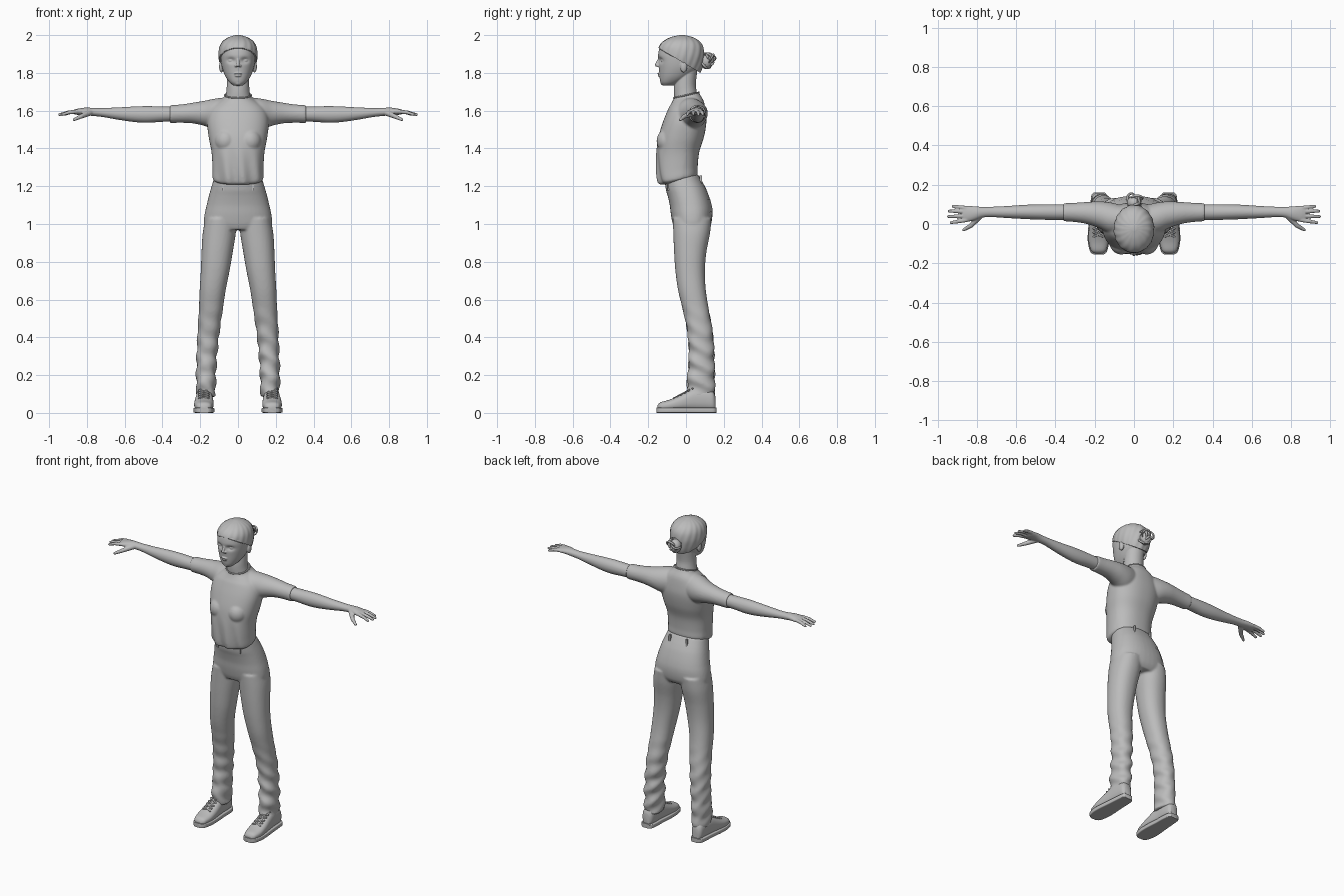
import bpy, bmesh, math, random
from mathutils import Vector, Matrix

cube = bpy.data.objects.get("Cube")
if cube:
    bpy.data.objects.remove(cube)
random.seed(4)

grey = bpy.data.materials.new("plain_grey")
grey.use_nodes = True
grey.diffuse_color = (0.5, 0.5, 0.5, 1)
grey.node_tree.nodes["Principled BSDF"].inputs["Base Color"].default_value = grey.diffuse_color

PLACE = {"x": lambda t, a, b: (t, a, b),
         "y": lambda t, a, b: (a, t, b),
         "z": lambda t, a, b: (a, b, t)}


def spline(rows, steps):
    """Catmull-Rom interpolation through the section rows."""
    for i in range(len(rows) - 1):
        p = [rows[min(max(i + k, 0), len(rows) - 1)] for k in (-1, 0, 1, 2)]
        for s in range(steps):
            t = s / steps
            yield [b + t * ((c - a) / 2 + t * ((2 * a - 5 * b + 4 * c - d) / 2
                   + t * (3 * b - a - 3 * c + d) / 2)) for a, b, c, d in zip(*p)]
    yield rows[-1]


def tube(bm, rows, axis="z", power=2, side=1, n=40, steps=5):
    """Closed loft; a row is a position and the low and high bounds on two axes."""
    rings = []
    for t, a0, a1, b0, b1 in spline(rows, steps):
        ring = []
        for k in range(n):
            c, s = math.cos(math.tau * k / n), math.sin(math.tau * k / n)
            a = (a0 + a1 + (a1 - a0) * math.copysign(abs(c) ** (2 / power), c)) / 2
            b = (b0 + b1 + (b1 - b0) * math.copysign(abs(s) ** (2 / power), s)) / 2
            x, y, z = PLACE[axis](t, a, b)
            ring.append(bm.verts.new((x * side, y, z)))
        rings.append(ring)
    for r, q in zip(rings, rings[1:]):
        for k in range(n):
            bm.faces.new((r[k], r[k - 1], q[k - 1], q[k]))
    bm.faces.new(rings[0])
    bm.faces.new(rings[-1])


def upright(rows):
    return [(z, -h, h, front, back) for z, h, front, back in rows]


def ball(bm, centre, size):
    m = Matrix.Translation(centre) @ Matrix.Diagonal((*size, 1))
    bmesh.ops.create_uvsphere(bm, u_segments=24, v_segments=16, radius=1, matrix=m)


def limb(bm, p, q, r0, r1):
    """Tapered capsule between two points."""
    p, q = Vector(p), Vector(q)
    m = Matrix.Translation((p + q) / 2) @ (q - p).to_track_quat("Z", "Y").to_matrix().to_4x4()
    bmesh.ops.create_cone(bm, cap_ends=True, segments=16, radius1=r0, radius2=r1,
                          depth=(q - p).length, matrix=m)
    ball(bm, p, (r0,) * 3)
    ball(bm, q, (r1,) * 3)


def finish(name, bm, voxel=0, relax=3):
    bmesh.ops.recalc_face_normals(bm, faces=bm.faces)
    mesh = bpy.data.meshes.new(name)
    bm.to_mesh(mesh)
    bm.free()
    mesh.materials.append(grey)
    ob = bpy.data.objects.new(name, mesh)
    bpy.context.collection.objects.link(ob)
    if voxel:
        mod = ob.modifiers.new("fuse", "REMESH")
        mod.mode, mod.voxel_size, mod.use_smooth_shade = "VOXEL", voxel, True
        mod = ob.modifiers.new("relax", "SMOOTH")
        mod.iterations = relax
    else:
        bpy.ops.object.select_all(action="DESELECT")
        ob.select_set(True)
        bpy.context.view_layer.objects.active = ob
        bpy.ops.object.shade_smooth_by_angle(angle=math.radians(45))
    return ob


def strand(name, points, radius, cyclic=False, taper=True):
    cu = bpy.data.curves.new(name, "CURVE")
    cu.dimensions, cu.bevel_depth, cu.bevel_resolution = "3D", radius, 2
    cu.use_fill_caps = True
    sp = cu.splines.new("POLY")
    sp.points.add(len(points) - 1)
    sp.use_cyclic_u = cyclic
    for i, (pt, co) in enumerate(zip(sp.points, points)):
        pt.co = (*co, 1)
        pt.radius = 0.35 + 0.65 * math.sin(math.pi * i / (len(points) - 1)) if taper else 1
    cu.materials.append(grey)
    bpy.context.collection.objects.link(bpy.data.objects.new(name, cu))


def clamp(v):
    return min(max(v, 0), 1)


# Shirt: torso with slanted hem and collar, folds, bust and short sleeves
bm = bmesh.new()
tube(bm, upright([(1.235, .118, -.125, .055), (1.25, .134, -.145, .062), (1.3, .135, -.155, .062),
                  (1.38, .14, -.156, .07), (1.46, .155, -.146, .095), (1.54, .163, -.122, .108),
                  (1.6, .15, -.098, .104), (1.64, .115, -.08, .095), (1.67, .074, -.068, .075),
                  (1.685, .069, -.065, .067)]), power=2.3, n=72)
for v in bm.verts:
    x, y, z = v.co
    low = clamp((1.42 - z) / .15)
    if y < 0:
        v.co.y += .007 * low * math.sin(x * 75 + z * 12)
    v.co.z += .22 * y * (clamp((z - 1.62) / .06) + clamp((1.34 - z) / .09))
for s in (1, -1):
    ball(bm, (s * .065, -.093, 1.44), (.06, .063, .065))
    tube(bm, [(.06, -.05, .095, 1.5, 1.67), (.12, -.05, .11, 1.5, 1.664), (.18, -.02, .115, 1.52, 1.652),
              (.24, .0, .112, 1.533, 1.642), (.3, .01, .108, 1.536, 1.633),
              (.36, .014, .106, 1.535, 1.629)], "x", side=s)
finish("shirt", bm, .006, 5)

# Collar rim
ring = [(.07 * math.cos(a), .001 + .067 * math.sin(a), 1.682 + .015 * math.sin(a))
        for a in (math.tau * k / 40 for k in range(40))]
strand("collar", ring, .004, True, False)

# Trousers: hips and two creased legs
bm = bmesh.new()
tube(bm, upright([(.97, .16, -.058, .115), (1, .18, -.07, .133), (1.05, .177, -.08, .14),
                  (1.1, .166, -.086, .135), (1.16, .151, -.097, .112), (1.2, .14, -.106, .09),
                  (1.25, .126, -.113, .063)]), power=2.3)
for v in bm.verts:
    v.co.z += .2 * v.co.y * clamp((v.co.z - 1.1) / .1)
for s in (1, -1):
    tube(bm, [(1.03, .01, .172, -.07, .135), (.95, .012, .187, -.067, .127), (.85, .028, .193, -.063, .108),
              (.75, .045, .197, -.056, .1), (.65, .065, .203, -.042, .105), (.55, .08, .207, -.018, .12),
              (.45, .095, .213, .004, .138), (.35, .107, .217, .015, .147), (.25, .115, .22, .014, .15),
              (.17, .118, .221, .006, .152), (.085, .12, .218, .006, .15)],
         power=2.2, side=s, steps=10)
for v in bm.verts:
    x, y, z = v.co
    crease = .005 * clamp((.6 - z) / .3)
    v.co.x += crease * math.sin(z * 70 + y * 35)
    v.co.y += crease * math.sin(z * 62 + x * 30)
trousers = finish("trousers", bm, .007, 4)

# Belt loops, front and back
bm = bmesh.new()
for x, y, z in ((.08, -.092, 1.2), (-.08, -.092, 1.2), (.06, .078, 1.235), (-.06, .078, 1.235)):
    bmesh.ops.create_cube(bm, matrix=Matrix.Translation((x, y, z)) @ Matrix.Diagonal((.01, .014, .045, 1)))
finish("belt_loops", bm)

# Back pockets, thin patches hugging the seat
for s, label in ((1, "left"), (-1, "right")):
    bm = bmesh.new()
    m = Matrix.Translation((s * .082, .16, 1.105)) @ Matrix.Rotation(math.pi / 2, 4, "X")
    bmesh.ops.create_grid(bm, x_segments=10, y_segments=10, size=.04, matrix=m)
    wrap = finish(label + "_back_pocket", bm).modifiers.new("hug", "SHRINKWRAP")
    wrap.target, wrap.offset = trousers, .003

# Arms and hands
for s, label in ((1, "left"), (-1, "right")):
    bm = bmesh.new()
    tube(bm, [(.3, .022, .098, 1.545, 1.62), (.4, .021, .1, 1.541, 1.622), (.48, .022, .1, 1.536, 1.624),
              (.55, .025, .098, 1.54, 1.622), (.64, .03, .092, 1.553, 1.617), (.72, .035, .088, 1.567, 1.614),
              (.77, .033, .087, 1.572, 1.615), (.81, .02, .09, 1.576, 1.616),
              (.85, .011, .093, 1.578, 1.61), (.872, .016, .089, 1.583, 1.604)], "x", side=s)
    for y, tip, spread in ((.082, .922, .09), (.063, .943, .066), (.041, .945, .038), (.02, .932, .007)):
        mid = (s * (tip + .855) / 2, (y + spread) / 2, 1.591)
        limb(bm, (s * .855, y, 1.595), mid, .011, .0098)
        limb(bm, mid, (s * tip, spread, 1.579), .0098, .0075)
    limb(bm, (s * .785, .042, 1.59), (s * .83, -.008, 1.57), .017, .012)
    limb(bm, (s * .83, -.008, 1.57), (s * .868, -.03, 1.552), .012, .008)
    finish(label + "_arm", bm, .004, 3)

# Head with neck, eye sockets, nose, lips and ears
bm = bmesh.new()
tube(bm, upright([(1.732, .022, -.123, -.07), (1.75, .045, -.135, -.03), (1.78, .066, -.14, .02),
                  (1.82, .082, -.143, .06), (1.86, .09, -.146, .075), (1.9, .092, -.147, .08),
                  (1.94, .085, -.135, .072), (1.97, .06, -.1, .045), (1.985, .03, -.06, .01)]),
     power=2.2, n=80, steps=8)
for v in bm.verts:
    if v.co.y < -.07:
        d = ((abs(v.co.x) - .036) / .021) ** 2 + ((v.co.z - 1.866) / .014) ** 2
        v.co.y += .014 * math.exp(-d)
tube(bm, upright([(1.63, .075, -.058, .062), (1.69, .063, -.064, .058), (1.74, .059, -.062, .052),
                  (1.81, .058, -.05, .06)]))
limb(bm, (0, -.14, 1.878), (0, -.155, 1.842), .006, .0095)
ball(bm, (0, -.139, 1.796), (.022, .012, .006))
ball(bm, (0, -.137, 1.785), (.019, .012, .006))
ball(bm, (0, -.121, 1.748), (.02, .014, .014))
for s in (1, -1):
    ball(bm, (s * .01, -.146, 1.838), (.008, .009, .007))
    ball(bm, (s * .036, -.118, 1.865), (.017, .014, .01))
    limb(bm, (s * .02, -.134, 1.872), (s * .054, -.119, 1.87), .003, .003)
    limb(bm, (s * .018, -.139, 1.888), (s * .058, -.121, 1.89), .005, .003)
    ball(bm, (s * .088, -.012, 1.832), (.012, .018, .03))
finish("head", bm, .003, 2)

# Hair cap, cut along a sloping hairline
bm = bmesh.new()
tube(bm, upright([(1.77, .06, -.08, .06), (1.82, .086, -.14, .084), (1.86, .099, -.148, .093),
                  (1.9, .103, -.15, .097), (1.94, .097, -.143, .09), (1.97, .078, -.117, .068),
                  (1.99, .046, -.077, .032), (2, .012, -.034, -.008)]), n=96, steps=6)
for v in bm.verts:
    a = math.atan2(v.co.x, v.co.y + .025)
    k = 1 + .013 * math.sin(a * 16 + v.co.z * 45)
    v.co.x, v.co.y = v.co.x * k, (v.co.y + .025) * k - .025
cut = bmesh.ops.bisect_plane(bm, geom=bm.verts[:] + bm.edges[:] + bm.faces[:], clear_inner=True,
                             plane_co=(0, 0, 1.845), plane_no=(0, .6, 1))
bmesh.ops.holes_fill(bm, edges=[e for e in cut["geom_cut"] if isinstance(e, bmesh.types.BMEdge)])
finish("hair", bm)

# Locks rolled back along the hairline
for s, label in ((1, "left"), (-1, "right")):
    for row in range(2):
        lock = []
        for k in range(20):
            u = -.15 + 1.75 * k / 19
            y = -.026 - (.112 - row * .012) * math.cos(u)
            lock.append((s * .096 * math.sin(u), y, 1.852 - .6 * y + row * .014))
        strand(f"{label}_hair_lock_{row}", lock, .009)

# Loose bun of curled locks
bm = bmesh.new()
ball(bm, (0, .108, 1.862), (.036, .034, .042))
finish("bun_core", bm)
for i in range(20):
    rnd = lambda: Vector([random.uniform(-1, 1) for _ in range(3)])
    a = rnd().normalized()
    b = a.cross(rnd()).normalized()
    centre = Vector((0, .113, 1.863)) + rnd() * .02
    r = random.uniform(.016, .029)
    strand(f"bun_curl_{i}", [centre + r * (a * math.cos(k * .33) + b * math.sin(k * .33))
                             for k in range(16)], .0065)

# Shoes: upper, flat sole and laces
for s, label in ((1, "left"), (-1, "right")):
    upper = [(-.15, .16, .2, .012, .04), (-.135, .142, .219, .01, .056), (-.09, .131, .231, .01, .069),
             (-.04, .129, .231, .01, .09), (.01, .132, .226, .01, .116), (.05, .135, .222, .01, .132),
             (.1, .136, .218, .01, .132), (.14, .142, .213, .01, .118), (.155, .155, .2, .012, .09)]
    bm = bmesh.new()
    tube(bm, upper, "y", 2.4, s)
    finish(label + "_shoe", bm)
    bm = bmesh.new()
    tube(bm, [(y * 1.04, a - .004, b + .004, 0, .028) for y, a, b, _, _ in upper], "y", 7, s)
    finish(label + "_sole", bm)
    bm = bmesh.new()
    for k in range(5):
        y, z = -.065 + k * .02, .078 + k * .0105
        for p, q in ((.156, .206), (.206, .156)):
            limb(bm, (s * p, y, z), (s * q, y + .02, z + .009), .0045, .0045)
    finish(label + "_laces", bm)
